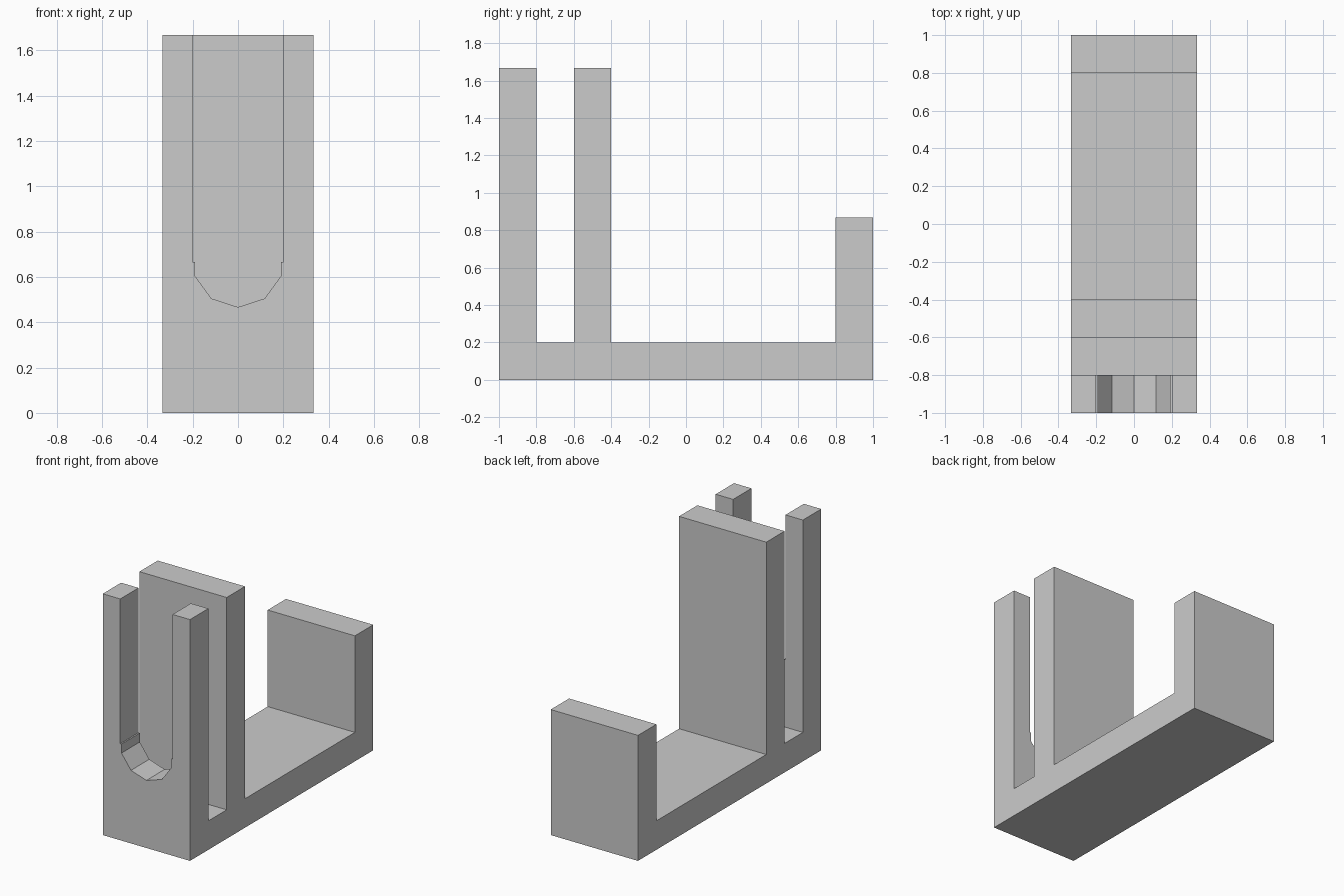
import bpy, bmesh, math
from mathutils import Vector

default = bpy.data.objects.get("Cube")
if default:
    bpy.data.objects.remove(default, do_unlink=True)

grey = bpy.data.materials.new("light grey")
grey.use_nodes = True
colour = (0.6, 0.6, 0.6, 1)
grey.diffuse_color = colour
grey.node_tree.nodes["Principled BSDF"].inputs["Base Color"].default_value = colour


def prism(name, points, sweep):
    """Extrude a flat outline along the sweep vector."""
    bm = bmesh.new()
    face = bm.faces.new([bm.verts.new(p) for p in points])
    new = bmesh.ops.extrude_face_region(bm, geom=[face])["geom"]
    verts = [v for v in new if isinstance(v, bmesh.types.BMVert)]
    bmesh.ops.translate(bm, verts=verts, vec=Vector(sweep))
    bmesh.ops.recalc_face_normals(bm, faces=bm.faces)
    mesh = bpy.data.meshes.new(name)
    bm.to_mesh(mesh)
    bm.free()
    obj = bpy.data.objects.new(name, mesh)
    bpy.context.collection.objects.link(obj)
    mesh.materials.append(grey)
    return obj


# Bracket: base with three upright walls, as one side outline
half = 1 / 3
thick, tall, low = 0.2, 5 / 3, 0.867
walls = [(-1, -0.8, tall), (-0.6, -0.4, tall), (0.8, 1, low)]
side = [(-1, 0)]
for start, end, top in walls:
    if start > -1:
        side.append((start, thick))
    side += [(start, top), (end, top)]
    if end < 1:
        side.append((end, thick))
side.append((1, 0))
bracket = prism("slotted_bracket", [(-half, y, z) for y, z in side], (2 * half, 0, 0))

# U-shaped slot in the front wall: straight sides over a faceted half round
radius, centre = 0.2, 2 / 3
right_half = [(radius, tall + 0.2), (radius, centre)]
edge_x = radius * math.sin(math.radians(72))
right_half.append((edge_x, centre))
for angle in (72, 36):
    a = math.radians(angle)
    right_half.append((radius * math.sin(a), centre - radius * math.cos(a)))
outline = right_half + [(0, centre - radius)] + [(-x, z) for x, z in reversed(right_half)]
cutter = prism("slot_cutter", [(x, -1.1, z) for x, z in outline], (0, 0.4, 0))
cutter.hide_render = True

cut = bracket.modifiers.new("slot", "BOOLEAN")
cut.operation = "DIFFERENCE"
cut.solver = "EXACT"
cut.object = cutter
bpy.context.view_layer.objects.active = bracket
bpy.ops.object.modifier_apply(modifier=cut.name)
bpy.data.objects.remove(cutter, do_unlink=True)
